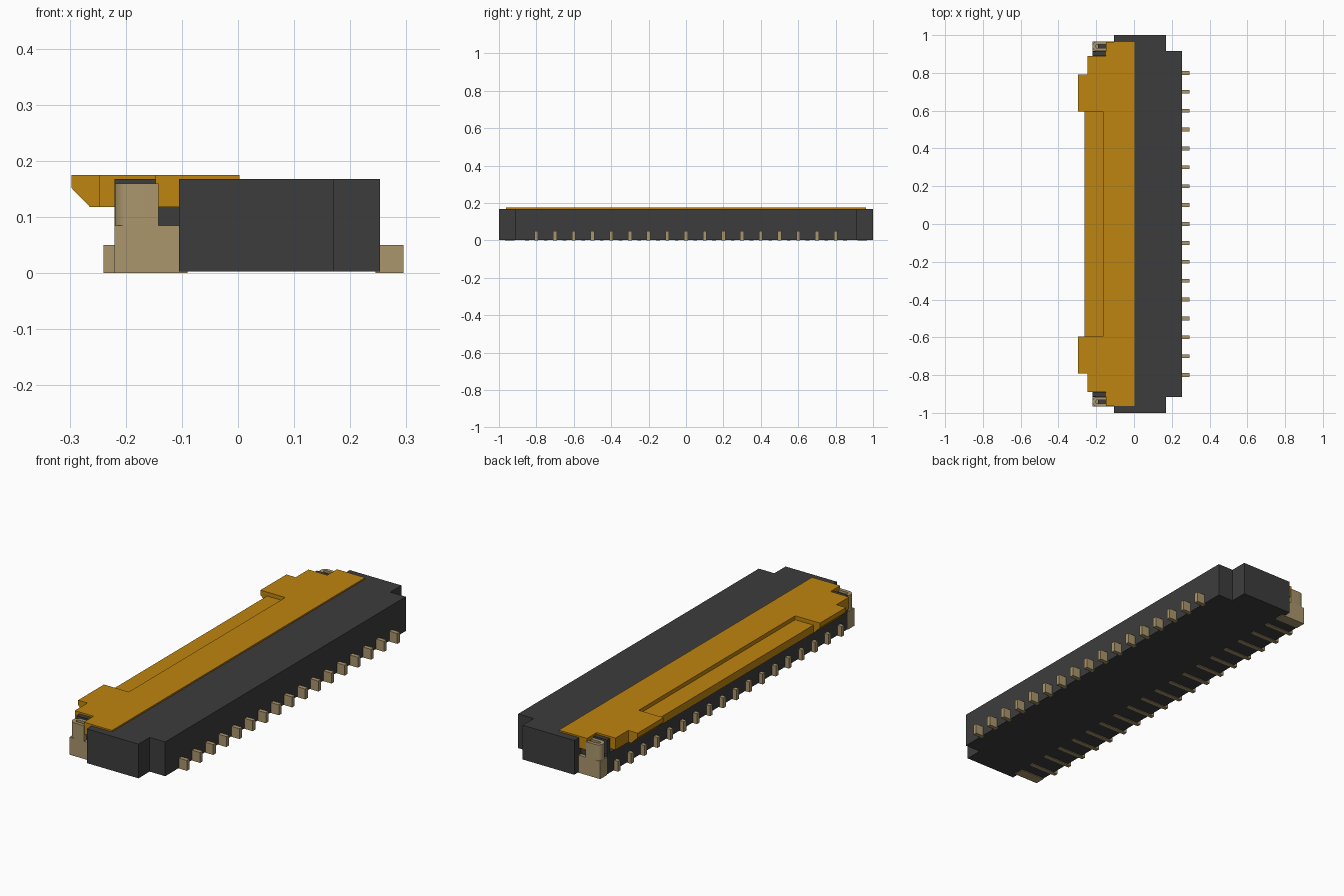
import bpy, bmesh, math

if "Cube" in bpy.data.objects:
    bpy.data.objects.remove(bpy.data.objects["Cube"])


def material(name, rgb):
    m = bpy.data.materials.new(name)
    m.use_nodes = True
    m.diffuse_color = (*rgb, 1)
    bsdf = next(n for n in m.node_tree.nodes if n.type == 'BSDF_PRINCIPLED')
    bsdf.inputs["Base Color"].default_value = (*rgb, 1)
    return m


DARK = material("charcoal plastic", (0.046, 0.046, 0.046))
AMBER = material("amber plastic", (0.52, 0.235, 0.005))
TAN = material("tan metal", (0.40, 0.305, 0.15))


def prism(name, outline, lo, hi, mat, axis='z'):
    """Extrude an outline: (x, y) along z, or (x, z) along y."""
    bm = bmesh.new()
    place = (lambda p, t: (p[0], p[1], t)) if axis == 'z' else (lambda p, t: (p[0], t, p[1]))
    a = [bm.verts.new(place(p, lo)) for p in outline]
    b = [bm.verts.new(place(p, hi)) for p in outline]
    bm.faces.new(a)
    bm.faces.new(b)
    n = len(outline)
    for i in range(n):
        j = (i + 1) % n
        bm.faces.new((a[i], a[j], b[j], b[i]))
    bmesh.ops.recalc_face_normals(bm, faces=bm.faces)
    me = bpy.data.meshes.new(name)
    bm.to_mesh(me)
    bm.free()
    me.materials.append(mat)
    ob = bpy.data.objects.new(name, me)
    bpy.context.collection.objects.link(ob)
    return ob


def box(name, x, y, z, mat):
    return prism(name, [(x[0], y[0]), (x[1], y[0]), (x[1], y[1]), (x[0], y[1])], z[0], z[1], mat)


def mirrored(half):
    """Complete a half outline across y = 0."""
    return half + [(x, -y) for x, y in reversed(half)]


# Housing with stepped ends, and the low ledge under the flap
prism("housing", mirrored([(0.253, 0.915), (0.17, 0.915), (0.17, 1.0), (-0.105, 1.0)]),
      0.003, 0.168, DARK)
box("ledge", (-0.22, -0.10), (-0.915, 0.915), (0.003, 0.10), DARK)
box("housing_core", (-0.132, -0.10), (-0.91, 0.91), (0.09, 0.14), DARK)

# Flap: main plate, lower centre panel, wide shoulders and chamfered tabs
TOP, UNDER = 0.175, 0.118
prism("flap_plate", mirrored([(0.003, 0.963), (-0.147, 0.963), (-0.147, 0.595), (-0.165, 0.595)]),
      UNDER, TOP, AMBER)
box("flap_panel", (-0.262, -0.16), (-0.597, 0.597), (UNDER, 0.156), AMBER)
TAB = [(-0.147, UNDER), (-0.264, UNDER), (-0.297, 0.152), (-0.297, TOP), (-0.147, TOP)]


def span(s, a, b):
    return tuple(sorted((s * a, s * b)))


# U-shaped strip with a rounded outer end, open towards the housing
MID, R, r = 0.941, 0.026, 0.009
arc = [math.pi / 2 + math.pi * i / 12 for i in range(13)]
cx = -0.22 + R
U = ([(-0.142, MID + R)] + [(cx + R * math.cos(t), MID + R * math.sin(t)) for t in arc]
     + [(-0.142, MID - R), (-0.142, MID - r)]
     + [(cx + r * math.cos(t), MID + r * math.sin(t)) for t in reversed(arc)]
     + [(-0.142, MID + r)])

for s, side in ((1, "back"), (-1, "front")):
    prism("flap_tab_" + side, TAB, *span(s, 0.595, 0.792), AMBER, axis='y')
    box("flap_shoulder_" + side, (-0.247, -0.147), span(s, 0.79, 0.889), (UNDER, TOP), AMBER)
    box("post_" + side, (-0.22, -0.147), span(s, 0.892, 0.914), (0.05, 0.168), DARK)
    # Metal anchor: foot plus folded clip
    box("anchor_foot_" + side, (-0.22, -0.09), span(s, 0.916, 0.967), (0.0, 0.085), TAN)
    clip = prism("anchor_clip_" + side, [(x, s * y) for x, y in U], 0.08, 0.16, TAN)
    bpy.ops.object.select_all(action='DESELECT')
    clip.select_set(True)
    bpy.context.view_layer.objects.active = clip
    bpy.ops.object.shade_smooth_by_angle(angle=math.radians(35))
    box("clip_core_" + side, (-0.19, -0.10), span(s, MID - r, MID + r), (0.08, 0.14), DARK)

# Solder tails on the right side, and staggered contacts under the flap
for i in range(17):
    y = -0.8 + 0.1 * i
    box(f"tail_{i + 1}", (0.245, 0.295), (y - 0.01, y + 0.01), (0.0, 0.05), TAN)
for i in range(18):
    y = -0.85 + 0.1 * i
    box(f"contact_{i + 1}", (-0.24, -0.09), (y - 0.01, y + 0.01), (0.0, 0.05), TAN)
